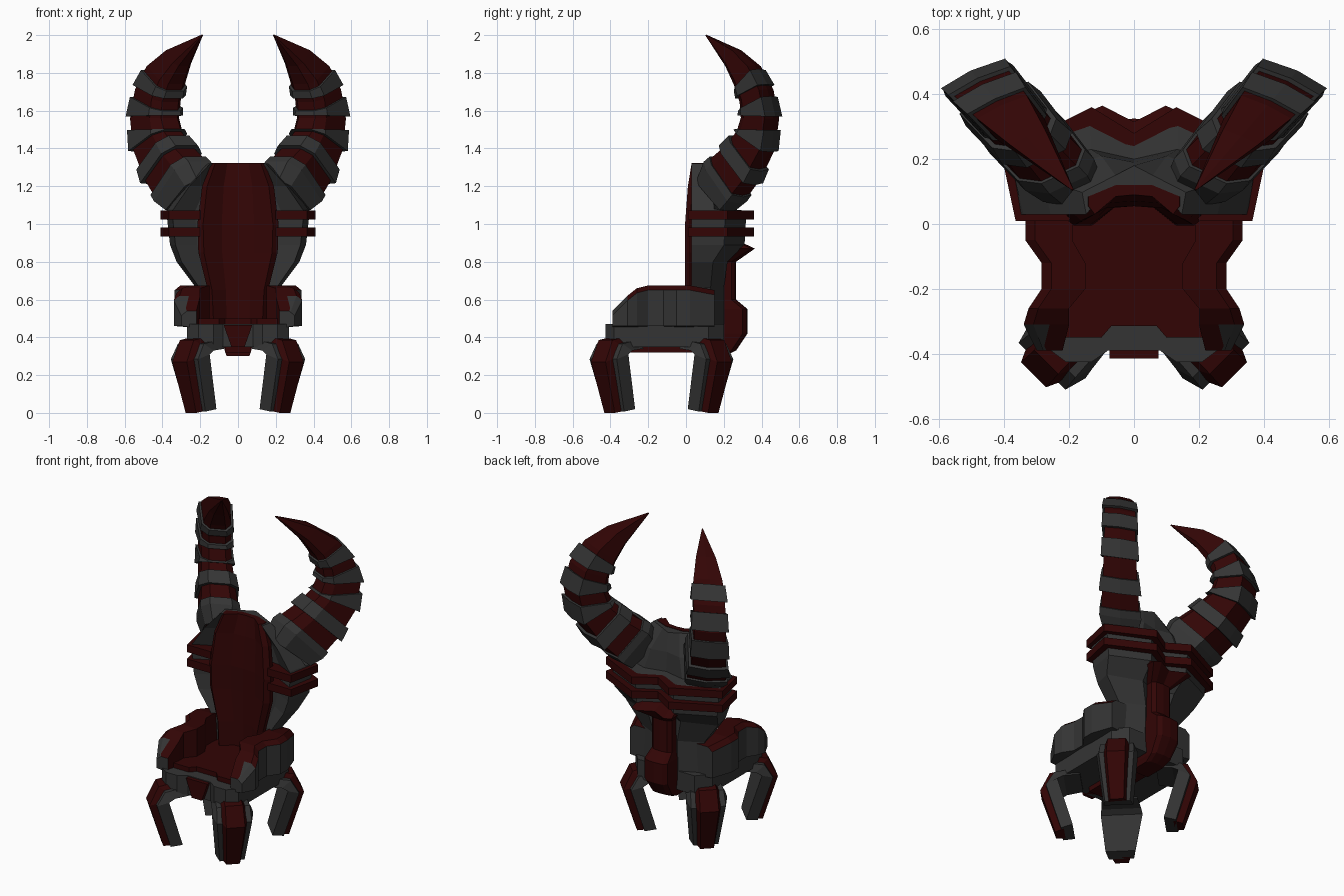
import bpy, bmesh
from mathutils import Vector

cube = bpy.data.objects.get("Cube")
if cube:
    bpy.data.objects.remove(cube)


def material(name, rgb):
    m = bpy.data.materials.new(name)
    m.use_nodes = True
    m.diffuse_color = (*rgb, 1)
    m.node_tree.nodes["Principled BSDF"].inputs["Base Color"].default_value = (*rgb, 1)
    return m


GREY = material("dark grey", (0.034, 0.034, 0.034))
RED = material("dark red", (0.032, 0.0015, 0.0015))


def loft(name, rings, mat, rule=None):
    """Skin closed rings of points; rule(face) picks faces that turn red."""
    bm = bmesh.new()
    loops = [[bm.verts.new(p) for p in ring] for ring in rings]
    n = len(loops[0])
    for a, b in zip(loops, loops[1:]):
        for i in range(n):
            j = (i + 1) % n
            bm.faces.new((a[i], a[j], b[j], b[i]))
    bm.faces.new(loops[0])
    bm.faces.new(loops[-1])
    bmesh.ops.recalc_face_normals(bm, faces=bm.faces)
    bm.normal_update()
    if rule:
        for f in bm.faces:
            f.material_index = int(rule(f))
    mesh = bpy.data.meshes.new(name)
    bm.to_mesh(mesh)
    bm.free()
    mesh.materials.append(mat)
    if rule:
        mesh.materials.append(RED)
    ob = bpy.data.objects.new(name, mesh)
    bpy.context.collection.objects.link(ob)
    return ob


def mirror_x(ob):
    ob.modifiers.new("Mirror", "MIRROR").use_axis[0] = True


def both_sides(half, z):
    """Close a half plan outline (x >= 0) across the middle at height z."""
    other = [(-x, y) for x, y in reversed(half) if x > 0]
    return [(x, y, z) for x, y in half + other]


def slab(name, half, z0, z1, mat):
    return loft(name, [both_sides(half, z0), both_sides(half, z1)], mat)


# Seat
slab("seat_base", [(0, -.39), (.08, -.39), (.13, -.425), (.21, -.425), (.27, -.38),
                   (.27, .12), (.2, .2), (0, .2)], .35, .47, GREY)
slab("seat_pad", [(0, -.315), (.07, -.315), (.1, -.35), (.21, -.35), (.22, -.29),
                  (.22, .08), (0, .08)], .46, .5, RED)
slab("under_keel", [(.07, -.32), (.07, .1)], .32, .36, RED)
loft("front_crest", [both_sides([(w, -.415), (w, -.36)], z)
                     for z, w in ((.35, .035), (.42, .06), (.465, .075))], RED)

# Armrests: wavy grey walls with red tops and inner faces
arm = []
for y, xin, xout, top in ((-.39, .22, .3, .54), (-.31, .2, .34, .62), (-.26, .2, .325, .66),
                          (-.2, .15, .285, .675), (-.12, .15, .285, .675), (-.05, .19, .335, .675),
                          (.02, .19, .335, .675), (.15, .17, .29, .65)):
    arm.append([(xin, y, .45), (xout, y, .46), (xout, y, top - .025),
                (xout - .03, y, top), (xin + .06, y, top), (xin, y, top)])


def arm_is_red(f):
    c = f.calc_center_median()
    on_top = f.normal.z > .5 and (c.y > -.29 or c.x < .255)
    return on_top or f.normal.x < -.6


mirror_x(loft("armrest", arm, GREY, arm_is_red))

# Backrest shell with a notch down the back, stepping in above the bands
shell = []
for z, w, back, notch in ((.4, .24, .2, .02), (.66, .22, .2, .03), (.8, .325, .22, .05),
                          (.89, .36, .31, .07), (1.07, .38, .32, .07), (1.08, .37, .23, .03),
                          (1.2, .28, .21, .02), (1.32, .16, .15, -.03)):
    shell.append(both_sides([(0, .12), (w * .6, .09), (w * .92, .03), (w, back * .65),
                             (w * .36, back), (0, back - notch)], z))
loft("backrest_shell", shell, GREY)

# Concave front panel
panel = []
for z, w, lean in ((.47, .15, 0), (.65, .16, 0), (.85, .21, 0), (1.0, .215, 0),
                   (1.2, .19, .015), (1.323, .14, .035)):
    panel.append(both_sides([(0, .055 + lean), (w * .4, .05 + lean), (w * .86, lean - .005),
                             (w, .02 + lean), (w, .05 + lean), (w * .4, .085 + lean),
                             (0, .085 + lean)], z))
loft("backrest_panel", panel, RED)

# Bands wrapping the backrest
for name, z in (("lower_band", .935), ("upper_band", 1.025)):
    slab(name, [(0, .12), (.19, .04), (.2, .01), (.365, .01), (.41, .22),
                (.13, .36), (0, .28)], z, z + .047, RED)

# Spine down the back
spine = []
for z, w, front, back in ((.3, .06, .05, .2), (.33, .07, .05, .26), (.42, .08, .1, .32),
                          (.55, .08, .1, .32), (.6, .07, .1, .26), (.8, .07, .1, .26),
                          (.87, .14, .12, .365), (.9, .13, .12, .3)):
    notch = .05 if z > .85 else -.005
    spine.append(both_sides([(w, front), (w, back - .02), (w * .7, back), (0, back - notch)], z))
loft("spine", spine, RED)

# Legs: arched grey body with a red outer ridge, at the four corners
LEG = ((.07, 0, -.035, .02, .075), (.155, .27, .05, .31, .105),
       (.1, .385, .015, .33, .1), (-.08, .42, -.08, .34, .09))
MID_Y = -.13
for sx, side in ((-1, "right"), (1, "left")):
    for sy, end in ((-1, "front"), (1, "back")):
        def place(r, side_off, z):
            d = .707
            return (sx * (.2 + d * r + d * side_off), MID_Y + sy * (.225 + d * r - d * side_off), z)

        body, ridge = [], []
        for ro, zo, ri, zi, w in LEG:
            def at(k):
                return ro + (ri - ro) * k, zo + (zi - zo) * k
            for rings, k0, w0, k1, w1 in ((body, .35, .97, 1, 1.15), (ridge, 0, .52, .5, .75)):
                (ra, za), (rb, zb) = at(k0), at(k1)
                rings.append([place(ra, -w * w0, za), place(ra, w * w0, za),
                              place(rb, w * w1, zb), place(rb, -w * w1, zb)])
        loft(f"{end}_{side}_leg", body, GREY)
        loft(f"{end}_{side}_leg_ridge", ridge, RED)

# Horns: red core with grey root and collars, curving in one slanted plane
OUT = Vector((.65, .76, 0))
SIDE = Vector((.91, -.42, 0))
UP = Vector((0, 0, 1))
ROOT = Vector((.27, .2, 0))
# distance outward, height, half depth, half width
HORN = ((-.06, 1.15, .12, .1), (0, 1.22, .14, .12), (.12, 1.32, .125, .11), (.215, 1.44, .11, .1),
        (.245, 1.56, .1, .095), (.22, 1.68, .09, .095), (.155, 1.79, .08, .087),
        (.06, 1.88, .055, .06), (-.125, 2.0, .003, .003))
SECTION = ((-.9, -.6), (-.5, -1), (.5, -1), (.9, -.6), (.97, .9), (0, 1.0), (-.97, .9))


def horn_ring(t, grow=1.0):
    i = min(int(t), len(HORN) - 2)
    k = t - i
    r, z, depth, width = (a + (b - a) * k for a, b in zip(HORN[i], HORN[i + 1]))
    # tangent blended from the neighbouring stations
    lo, hi = HORN[max(round(t) - 1, 0)], HORN[min(round(t) + 1, len(HORN) - 1)]
    tan = Vector((hi[0] - lo[0], hi[1] - lo[1])).normalized()
    normal = OUT * tan.y - UP * tan.x
    centre = ROOT + OUT * r + UP * z
    return [centre + SIDE * (a * width * grow) + normal * (b * depth * grow) for a, b in SECTION]


mirror_x(loft("horn_core", [horn_ring(t) for t in range(len(HORN))], RED))
mirror_x(loft("horn_root", [horn_ring(t, 1.08) for t in (0, 1, 1.3)], GREY))
for number, (a, b) in enumerate(((1.9, 2.45), (3.0, 3.5), (4.1, 4.65), (5.2, 5.75)), 1):
    mirror_x(loft(f"horn_collar_{number}", [horn_ring(a, 1.18), horn_ring(b, 1.14)], GREY))
